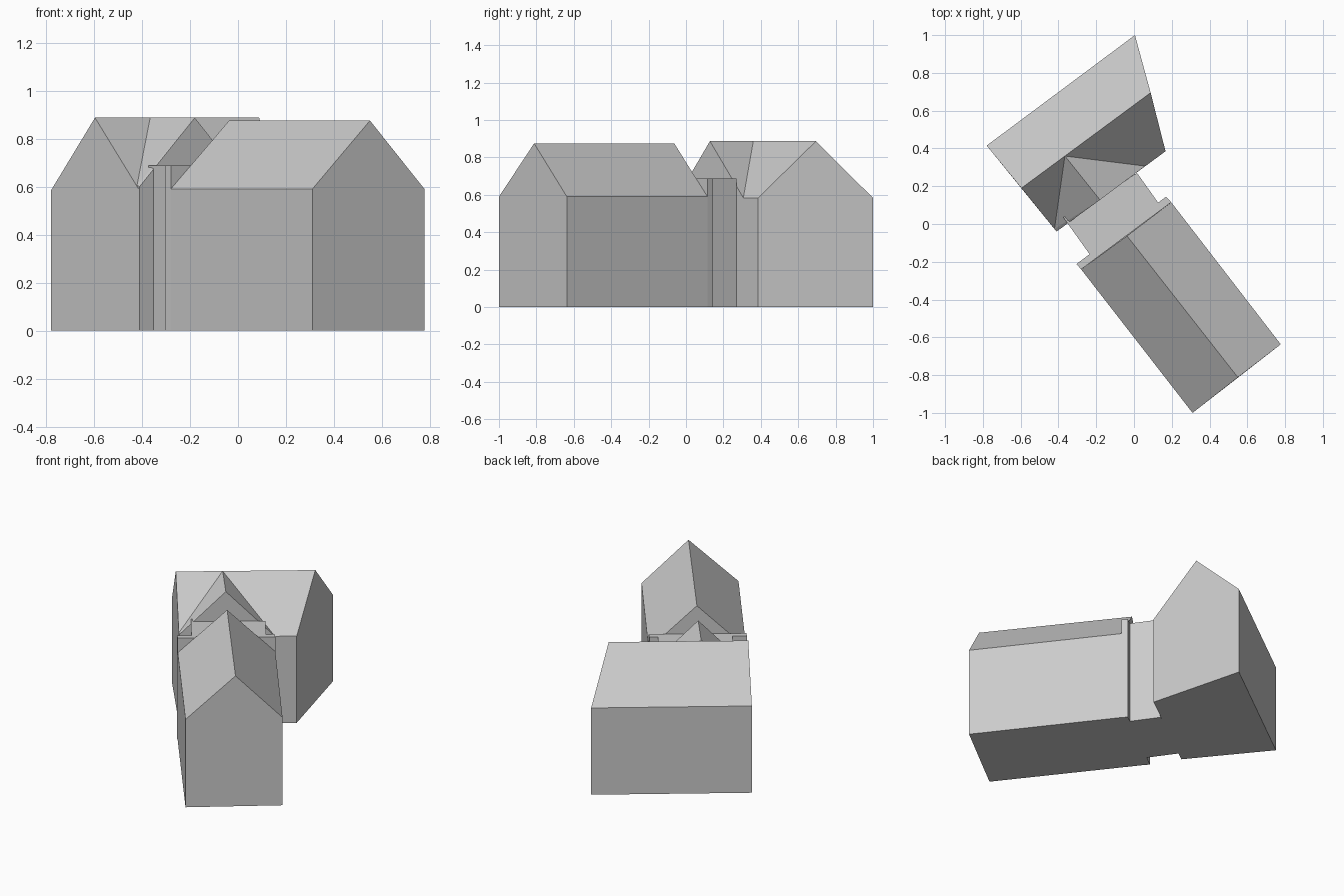
import bpy
import bmesh

cube = bpy.data.objects.get("Cube")
if cube:
    bpy.data.objects.remove(cube, do_unlink=True)

# One plain grey for the whole massing
grey = bpy.data.materials.new("plain grey")
grey.use_nodes = True
colour = (0.6, 0.6, 0.6, 1)
grey.diffuse_color = colour
grey.node_tree.nodes["Principled BSDF"].inputs["Base Color"].default_value = colour


def solid(name, points):
    """Flat-faced convex solid spanning the given corner points."""
    bm = bmesh.new()
    for p in points:
        bm.verts.new(p)
    bmesh.ops.convex_hull(bm, input=bm.verts)
    bmesh.ops.dissolve_limit(bm, angle_limit=0.02, verts=bm.verts, edges=bm.edges)
    bmesh.ops.recalc_face_normals(bm, faces=bm.faces)
    mesh = bpy.data.meshes.new(name)
    bm.to_mesh(mesh)
    bm.free()
    mesh.materials.append(grey)
    obj = bpy.data.objects.new(name, mesh)
    bpy.context.collection.objects.link(obj)
    return obj


def block(name, plan, height, ridge=(), ridge_height=0):
    """Walls over a plan outline, with an optional pitched roof on top."""
    pts = [(x, y, z) for x, y in plan for z in (0, height)]
    pts += [(x, y, ridge_height) for x, y in ridge]
    return solid(name, pts)


# Long front wing with a gable at each end
block("front_wing",
      [(0.31, -1.0), (0.777, -0.637), (0.197, 0.115), (-0.28, -0.24)], 0.59,
      [(0.55, -0.812), (-0.037, -0.063)], 0.875)

# Rear wing with skewed gable ends
block("rear_wing",
      [(-0.78, 0.415), (0.005, 1.0), (0.167, 0.385), (-0.41, -0.04)], 0.583,
      [(-0.596, 0.19), (0.088, 0.695)], 0.887)

# Cross gable on the rear wing, facing the front wing
solid("cross_gable", [
    (-0.366, 0.36, 0.887), (-0.18, 0.128, 0.887), (0.06, 0.307, 0.583),
    (-0.41, -0.04, 0.583), (-0.41, -0.04, 0.6), (-0.421, -0.027, 0.605)])

# Flat-roofed link between the wings, with a wider party wall
block("link", [(-0.235, -0.16), (0.128, 0.113), (0.016, 0.27), (-0.374, 0.035)], 0.688)
block("party_wall", [(-0.28, -0.24), (0.197, 0.115), (0.17, 0.145), (-0.305, -0.212)], 0.688)
